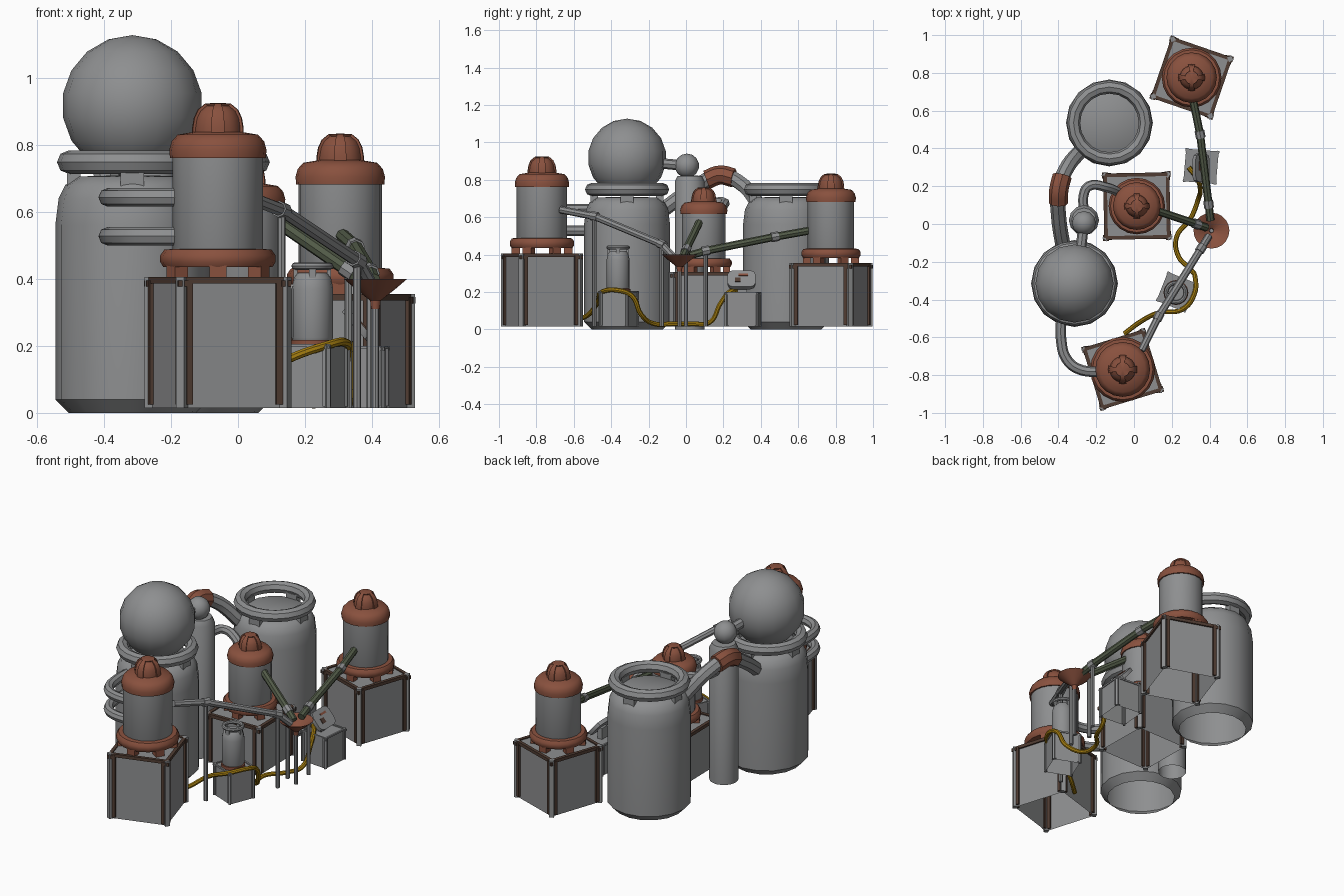
import bpy, bmesh, math
from mathutils import Matrix, Vector

if "Cube" in bpy.data.objects:
    bpy.data.objects.remove(bpy.data.objects["Cube"])

def material(name, rgb):
    m = bpy.data.materials.new(name)
    m.diffuse_color = (*rgb, 1)
    m.use_nodes = True
    m.node_tree.nodes["Principled BSDF"].inputs["Base Color"].default_value = m.diffuse_color
    return m

GREY = material("grey metal", (0.27, 0.275, 0.28))
RUST = material("copper", (0.25, 0.082, 0.048))
BROWN = material("dark brown", (0.08, 0.045, 0.032))
GREEN = material("green pipe", (0.085, 0.105, 0.065))
YELLOW = material("yellow hose", (0.36, 0.2, 0.005))
OLIVE = material("olive glass", (0.06, 0.06, 0.002))
BLUE = material("blue glass", (0.001, 0.001, 0.07))

def finish(name, bm, mats, loc=(0, 0, 0), angle=40):
    bmesh.ops.remove_doubles(bm, verts=bm.verts, dist=1e-5)
    bmesh.ops.recalc_face_normals(bm, faces=bm.faces)
    me = bpy.data.meshes.new(name)
    bm.to_mesh(me)
    bm.free()
    return link(name, me, mats, loc, angle)

def link(name, me, mats, loc=(0, 0, 0), angle=40):
    me.materials.clear()
    for m in mats:
        me.materials.append(m)
    for p in me.polygons:
        p.use_smooth = True
    me.set_sharp_from_angle(angle=math.radians(angle))
    ob = bpy.data.objects.new(name, me)
    ob.location = loc
    bpy.context.collection.objects.link(ob)
    return ob

def lathe_bm(profile, seg=16, k=1):
    bm = bmesh.new()
    rows = [[bm.verts.new((r * k * math.cos(2 * math.pi * j / seg),
                           r * k * math.sin(2 * math.pi * j / seg), z * k))
             for j in range(seg)] for r, z in profile]
    for a, b in zip(rows, rows[1:]):
        for j in range(seg):
            n = (j + 1) % seg
            bm.faces.new((a[j], a[n], b[n], b[j]))
    # zero-radius rows collapse to a single point
    bmesh.ops.remove_doubles(bm, verts=bm.verts, dist=1e-5)
    return bm

def lathe(name, profile, loc, mat, seg=16, k=1):
    return finish(name, lathe_bm(profile, seg, k), [mat], loc)

def torus(name, R, r, loc, mat, seg=20):
    c = [(R + r * math.cos(i * math.pi / 4), r * math.sin(i * math.pi / 4)) for i in range(9)]
    return lathe(name, c, loc, mat, seg)

def ball(name, r, loc, mat, n=16):
    bm = bmesh.new()
    bmesh.ops.create_uvsphere(bm, u_segments=n, v_segments=n // 2 + 1, radius=r)
    return finish(name, bm, [mat], loc)

def box(name, size, mat, M, open_bottom=False):
    bm = bmesh.new()
    bmesh.ops.create_cube(bm, size=1, matrix=Matrix.Diagonal((*size, 1)))
    if open_bottom:
        bmesh.ops.delete(bm, geom=[f for f in bm.faces if f.normal.z < -0.5], context='FACES')
    ob = finish(name, bm, [mat], angle=20)
    ob.matrix_world = M
    return ob

def tube(name, pts, r, mat, bend=False):
    cu = bpy.data.curves.new(name, 'CURVE')
    cu.dimensions = '3D'
    cu.bevel_depth, cu.bevel_resolution, cu.resolution_u = r, 2, 6
    cu.use_fill_caps = True
    s = cu.splines.new('BEZIER')
    s.bezier_points.add(len(pts) - 1)
    for b, p in zip(s.bezier_points, pts):
        b.co = p
        b.handle_left_type = b.handle_right_type = 'AUTO' if bend else 'VECTOR'
    tmp = bpy.data.objects.new(name + "_tmp", cu)
    bpy.context.collection.objects.link(tmp)
    bpy.context.view_layer.update()
    me = bpy.data.meshes.new_from_object(tmp.evaluated_get(bpy.context.evaluated_depsgraph_get()))
    bpy.data.objects.remove(tmp)
    return link(name, me, [mat])

def crate(name, x, y, s, h, deg, trim, z0=0.015):
    """Open-bottomed base box with round corner posts and edge trim."""
    B = Matrix.Translation((x, y, z0)) @ Matrix.Rotation(math.radians(deg), 4, 'Z')
    hh, t = h - z0, s * 0.055
    w = s - 1.2 * t
    box(name, (w, w, hh - 0.006), GREY, B @ Matrix.Translation((0, 0, hh / 2 - 0.003)), True)
    for i in range(4):
        R = B @ Matrix.Rotation(i * math.pi / 2, 4, 'Z')
        box(name + "_top_trim", (w, t, t), trim, R @ Matrix.Translation((0, w / 2, hh - t / 2)))
        for sx in (-1, 1):
            box(name + "_side_trim", (t, t, hh - t), trim,
                R @ Matrix.Translation((sx * (w / 2 - 1.1 * t), w / 2 + t * 0.1, hh / 2)))
        box(name + "_corner_post", (t * 1.4, t * 1.4, hh), GREY,
            R @ Matrix.Translation((w / 2, w / 2, hh / 2)) @ Matrix.Rotation(math.pi / 4, 4, 'Z'))
        box(name + "_post_cap", (t * 1.6, t * 1.6, t), trim,
            R @ Matrix.Translation((w / 2, w / 2, hh - t)))

def boiler(name, x, y, z, k, glass):
    """Grey drum on a copper ring, with copper cap and windowed dome."""
    loc = (x, y, z)
    lathe(name + "_drum", [(0.12, 0.03), (0.135, 0.06), (0.135, 0.37)], loc, GREY, 20, k)
    lathe(name + "_base_ring", [(0.12, 0.035), (0.163, 0.03), (0.172, 0.045), (0.172, 0.065),
                                (0.16, 0.082), (0.12, 0.085)], loc, RUST, 20, k)
    for i in range(6):
        M = Matrix.Translation(loc) @ Matrix.Rotation(math.radians(60 * i + 30), 4, 'Z')
        box(name + "_foot", (0.045 * k, 0.05 * k, 0.045 * k), RUST,
            M @ Matrix.Translation((0.14 * k, 0, 0.02 * k)))
    lathe(name + "_cap", [(0.12, 0.355), (0.143, 0.355), (0.145, 0.38), (0.138, 0.405),
                          (0.12, 0.425), (0.06, 0.435)], loc, RUST, 20, k)
    bm = lathe_bm([(0.077, 0.42), (0.077, 0.445), (0.072, 0.475), (0.06, 0.5),
                   (0.038, 0.518), (0, 0.52)], 24, k)
    bmesh.ops.recalc_face_normals(bm, faces=bm.faces)
    win = []
    for f in bm.faces:
        c = f.calc_center_median()
        a = math.degrees(math.atan2(c.y, c.x)) % 90
        if 15 < a < 75 and c.z < 0.512 * k:
            win.append(f)
    bmesh.ops.inset_region(bm, faces=win, thickness=0.001, depth=-0.008 * k)
    for f in win:
        f.material_index = 1
    finish(name + "_dome", bm, [RUST, glass], loc)

def tank(name, x, y):
    """Large vessel with a ring held above its shoulder."""
    lathe(name + "_body", [(0.19, 0), (0.23, 0.04), (0.23, 0.56), (0.22, 0.64), (0.2, 0.68),
                           (0.165, 0.705), (0, 0.71)], (x, y, 0), GREY)
    torus(name + "_ring", 0.19, 0.035, (x, y, 0.748), GREY)
    for i in range(4):
        M = Matrix.Translation((x, y, 0)) @ Matrix.Rotation(i * math.pi / 2, 4, 'Z')
        box(name + "_ring_bracket", (0.04, 0.07, 0.06), GREY, M @ Matrix.Translation((0.175, 0, 0.705)))

# Two large tanks, one carrying a sphere
tank("sphere_tank", -0.315, -0.315)
ball("tank_sphere", 0.21, (-0.315, -0.315, 0.917), GREY)
tank("open_tank", -0.13, 0.535)

# Slim column with ball top
lathe("column", [(0.08, 0), (0.08, 0.79), (0.065, 0.82), (0, 0.825)], (-0.265, 0.02, 0), GREY, 12)
ball("column_ball", 0.065, (-0.265, 0.005, 0.875), GREY, 12)
tube("ball_pipe", [(-0.266, 0, 0.875), (-0.285, -0.16, 0.89)], 0.028, GREY)

# Three boilers on crates
for n, x, y, s, h, deg, k, glass in (("left_boiler", -0.06, -0.77, 0.345, 0.405, 17, 1, BLUE),
                                     ("middle_boiler", 0.015, 0.095, 0.355, 0.307, 1, 0.87, OLIVE),
                                     ("right_boiler", 0.305, 0.775, 0.345, 0.355, -19, 0.92, OLIVE)):
    crate(n + "_crate", x, y, s, h, deg, BROWN)
    boiler(n, x, y, h, k, glass)

# Bent pipes from tanks to boilers
for z in (0.527, 0.643):
    tube("tank_to_boiler_pipe", [(-0.385, -0.48, z), (-0.385, -0.62, z), (-0.36, -0.71, z),
                                 (-0.3, -0.765, z), (-0.15, -0.785, z)], 0.028, GREY, True)
tube("column_to_boiler_pipe", [(-0.265, 0.06, 0.68), (-0.265, 0.16, 0.68), (-0.24, 0.2, 0.68),
                               (-0.15, 0.195, 0.65), (-0.05, 0.15, 0.53)], 0.026, GREY, True)

# Arched pipe between tanks with copper elbow
tube("arch_pipe", [(-0.37, -0.15, 0.62), (-0.4, 0.05, 0.76), (-0.4, 0.17, 0.82),
                   (-0.365, 0.28, 0.79), (-0.25, 0.42, 0.62)], 0.04, GREY, True)
tube("arch_elbow", [(-0.4, 0.11, 0.8), (-0.398, 0.18, 0.825), (-0.38, 0.255, 0.81)], 0.051, RUST, True)

# Copper funnel and feed pipes with collars and poles
lathe("funnel", [(0.095, 0.4), (0.06, 0.37), (0.016, 0.335), (0.013, 0.31),
                 (0.01, 0.31), (0.012, 0.337), (0.09, 0.4), (0.095, 0.4)], (0.41, -0.035, 0), RUST, 20)
feeds = (("left_feed", [(0.04, -0.67, 0.64), (0.13, -0.49, 0.605), (0.355, -0.13, 0.455),
                        (0.395, -0.065, 0.385)], 0.02, GREY, (1, 2)),
         ("middle_feed", [(0.12, 0.07, 0.57), (0.33, 0.0, 0.425), (0.385, -0.02, 0.385)], 0.021, GREEN, (1,)),
         ("right_feed", [(0.31, 0.67, 0.53), (0.35, 0.475, 0.495), (0.395, 0.105, 0.42),
                         (0.405, 0.02, 0.395)], 0.021, GREEN, (1, 2)))
for n, pts, r, mat, joints in feeds:
    tube(n + "_pipe", pts, r, mat)
    for j in joints:
        p = Vector(pts[j])
        d = (p - Vector(pts[j - 1])).normalized() * 0.02
        tube(n + "_collar", [p - d, p + d], r + 0.005, GREY)
        if (n, j) != ("right_feed", 1):
            tube(n + "_pole", [(p.x, p.y, 0.015), p], 0.012, GREY)
tube("funnel_pole", [(0.41, -0.035, 0.015), (0.41, -0.035, 0.33)], 0.011, GREY)

# Small crate with canister
crate("canister_crate", 0.225, -0.36, 0.165, 0.205, -22, GREY)
cx, cy = 0.222, -0.363
lathe("canister_base", [(0.03, 0.2), (0.066, 0.2), (0.066, 0.217), (0.03, 0.22)], (cx, cy, 0), RUST)
lathe("canister", [(0.058, 0.215), (0.062, 0.225), (0.062, 0.37), (0.055, 0.405), (0.045, 0.418),
                   (0, 0.42)], (cx, cy, 0), GREY)
torus("canister_ring", 0.052, 0.011, (cx, cy, 0.438), GREY)
for i in range(4):
    M = Matrix.Translation((cx, cy, 0.418)) @ Matrix.Rotation(i * math.pi / 2, 4, 'Z')
    box("canister_bracket", (0.012, 0.02, 0.03), GREY, M @ Matrix.Translation((0.05, 0, 0)))

# Small crate with tilted control panel
crate("panel_crate", 0.355, 0.305, 0.175, 0.2, -5, GREY)
P = Matrix.Translation((0.355, 0.297, 0.265)) @ Matrix.Rotation(math.radians(50), 4, 'Y')
bm = bmesh.new()
bmesh.ops.create_cube(bm, size=1, matrix=Matrix.Diagonal((0.115, 0.15, 0.022, 1)))
bmesh.ops.bevel(bm, geom=[e for e in bm.edges if abs(e.verts[0].co.z - e.verts[1].co.z) > 0.01],
                offset=0.03, segments=2, affect='EDGES', profile=0.5)
finish("control_panel", bm, [GREY], angle=30).matrix_world = P
box("panel_dial", (0.03, 0.03, 0.006), BROWN, P @ Matrix.Translation((0.01, -0.02, 0.012)))
box("panel_strip", (0.012, 0.05, 0.006), RUST, P @ Matrix.Translation((-0.025, 0.01, 0.012)))
box("panel_stem", (0.03, 0.05, 0.07), GREY, Matrix.Translation((0.345, 0.3, 0.225)))

# Yellow hoses
tube("long_hose", [(-0.05, -0.58, 0.05), (0.03, -0.52, 0.08), (0.13, -0.47, 0.15), (0.26, -0.45, 0.2),
                   (0.32, -0.37, 0.21), (0.325, -0.29, 0.18), (0.3, -0.24, 0.08), (0.235, -0.17, 0.03),
                   (0.225, -0.07, 0.03), (0.3, 0.03, 0.03), (0.34, 0.13, 0.04), (0.35, 0.185, 0.14),
                   (0.335, 0.24, 0.205), (0.29, 0.3, 0.205)], 0.013, YELLOW, True)
